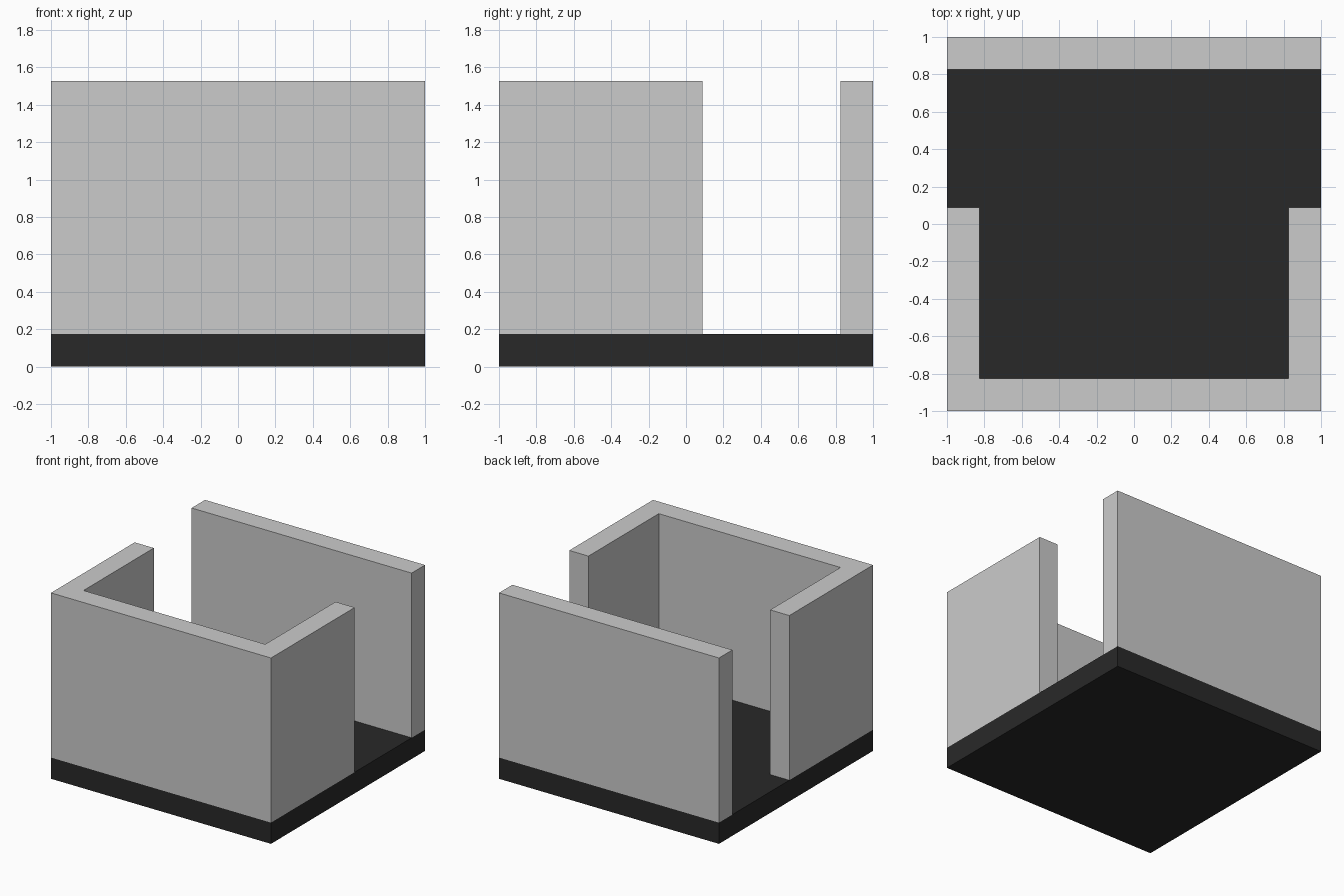
import bpy
import bmesh

if "Cube" in bpy.data.objects:
    bpy.data.objects.remove(bpy.data.objects["Cube"])

T = 0.174        # wall and floor thickness
TOP = 1.527      # overall height
DOOR = 0.087     # y where the side walls stop


def extrude_outline(name, outline, z0, z1):
    """Make a solid by raising a flat outline from z0 to z1."""
    bm = bmesh.new()
    face = bm.faces.new([bm.verts.new((x, y, z0)) for x, y in outline])
    result = bmesh.ops.extrude_face_region(bm, geom=[face], use_keep_orig=True)
    for v in result["geom"]:
        if isinstance(v, bmesh.types.BMVert):
            v.co.z = z1
    bmesh.ops.recalc_face_normals(bm, faces=bm.faces[:])
    mesh = bpy.data.meshes.new(name)
    bm.to_mesh(mesh)
    bm.free()
    obj = bpy.data.objects.new(name, mesh)
    bpy.context.collection.objects.link(obj)
    return obj


def rectangle(x0, x1, y0, y1):
    return [(x0, y0), (x1, y0), (x1, y1), (x0, y1)]


# Dark floor slab
floor = extrude_outline("floor", rectangle(-1, 1, -1, 1), 0, T)
dark = bpy.data.materials.new("dark_floor")
dark.diffuse_color = (0.022, 0.022, 0.022, 1)
dark.use_nodes = True
dark.node_tree.nodes["Principled BSDF"].inputs["Base Color"].default_value = dark.diffuse_color
floor.data.materials.append(dark)

# U-shaped front wall with two side returns, mirrored from its right half
i = 1 - T
right_half = [(1, -1), (1, DOOR), (i, DOOR), (i, -i)]
left_half = [(-x, y) for x, y in reversed(right_half)]
extrude_outline("front_and_side_walls", right_half + left_half, T, TOP)

# Separate back wall, leaving a doorway on each side
extrude_outline("back_wall", rectangle(-1, 1, i, 1), T, TOP)
